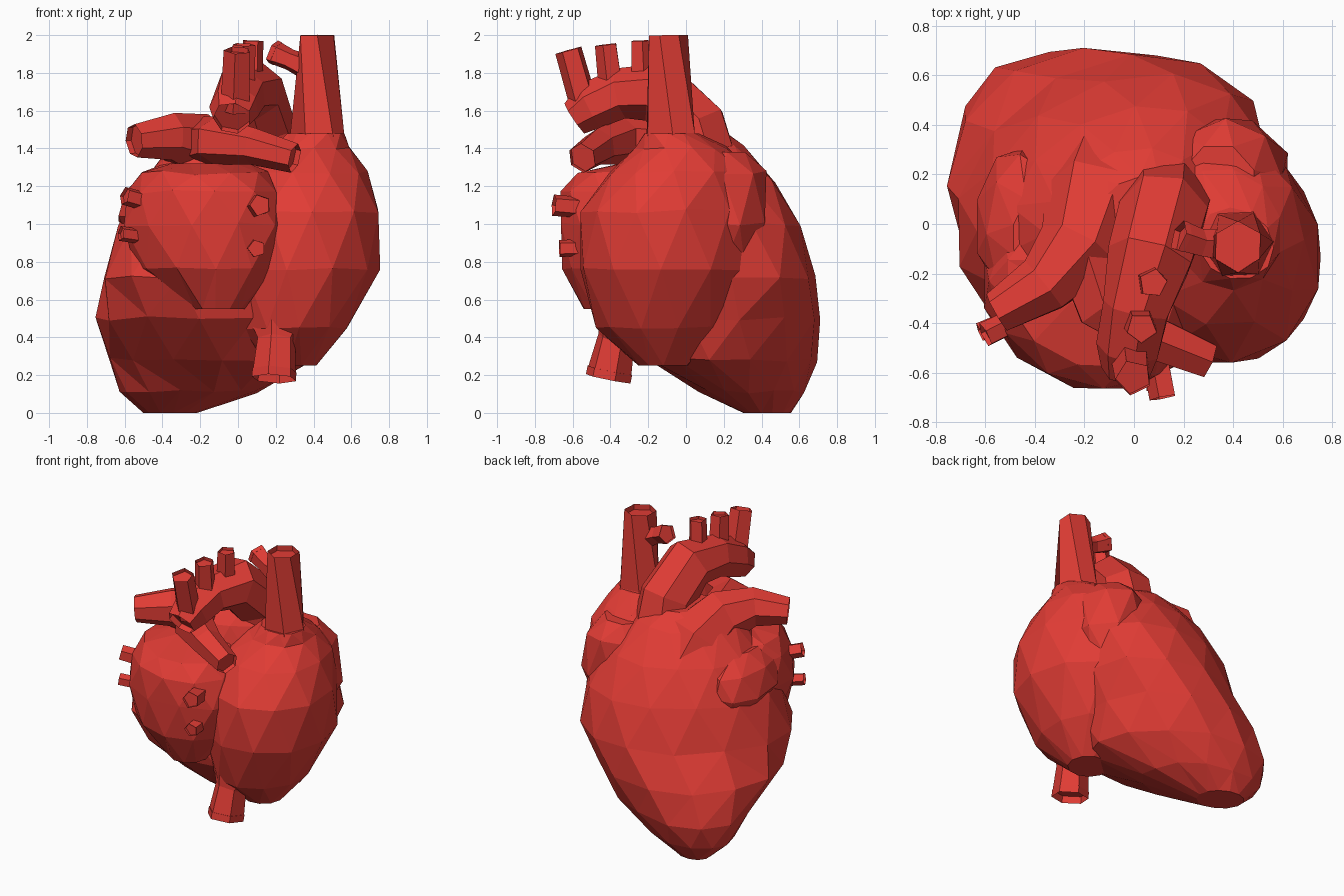
import bpy, bmesh, math, random
from mathutils import Vector

random.seed(4)
cube = bpy.data.objects.get("Cube")
if cube:
    bpy.data.objects.remove(cube, do_unlink=True)

red = bpy.data.materials.new("muscle_red")
red.use_nodes = True
red.diffuse_color = (0.75, 0.045, 0.035, 1)
red.node_tree.nodes["Principled BSDF"].inputs["Base Color"].default_value = red.diffuse_color


def finish(name, bm):
    bmesh.ops.recalc_face_normals(bm, faces=bm.faces)
    mesh = bpy.data.meshes.new(name)
    bm.to_mesh(mesh)
    bm.free()
    mesh.materials.append(red)
    obj = bpy.data.objects.new(name, mesh)
    bpy.context.collection.objects.link(obj)
    return obj


def skin(bm, rings):
    """Bridge neighbouring rings and close both ends; returns the end cap."""
    for low, high in zip(rings, rings[1:]):
        n = len(low)
        for i in range(n):
            j = (i + 1) % n
            bm.faces.new((low[i], low[j], high[j], high[i]))
    bm.faces.new(rings[0][::-1])
    return bm.faces.new(rings[-1])


def blob(name, sections, sides=11, shear=(0, 0), jitter=0.012):
    """Faceted organic mass from level oval sections (x, y, z, rx, ry).
    The ovals are skewed in y, from shear[0] on the lower ones to shear[1] on the upper ones."""
    bm = bmesh.new()
    rings = []
    for k, (x, y, z, rx, ry) in enumerate(sections):
        t = min(max((z - 0.3) / 0.4, 0), 1)
        skew = shear[0] + (shear[1] - shear[0]) * t
        ring = []
        for i in range(sides):
            a = math.tau * (i + 0.5 * (k % 2)) / sides
            r = 1.03 + random.uniform(-jitter, jitter)
            dx = rx * r * math.cos(a)
            dy = ry * r * math.sin(a) + skew * dx
            dz = random.uniform(-jitter, jitter) if 0 < k < len(sections) - 1 else 0
            ring.append(bm.verts.new((x + dx, y + dy, z + dz)))
        rings.append(ring)
    skin(bm, rings)
    bmesh.ops.triangulate(bm, faces=[f for f in bm.faces if len(f.verts) == 4])
    return finish(name, bm)


def vessel(name, path, sides=6):
    """Angular tube along points (x, y, z, radius) with a recessed open end."""
    bm = bmesh.new()
    pts = [Vector(p[:3]) for p in path]
    rings = []
    for k, p in enumerate(pts):
        along = pts[min(k + 1, len(pts) - 1)] - pts[max(k - 1, 0)]
        turn = along.to_track_quat('Z', 'Y')
        ring = []
        for i in range(sides):
            a = math.tau * (i + 0.5) / sides
            r = path[k][3] * random.uniform(1.0, 1.1)
            ring.append(bm.verts.new(p + turn @ Vector((r * math.cos(a), r * math.sin(a), 0))))
        rings.append(ring)
    cap = skin(bm, rings)
    radius = path[-1][3]
    bmesh.ops.inset_region(bm, faces=[cap], thickness=radius * 0.2)
    inward = (pts[-2] - pts[-1]).normalized() * radius * 0.4
    bmesh.ops.translate(bm, verts=cap.verts, vec=inward)
    return finish(name, bm)


# Main chambers
blob("ventricles", [
    (-.36, .43, 0, .14, .12),
    (-.26, .35, .11, .36, .26),
    (-.15, .25, .28, .53, .42),
    (-.13, .15, .5, .6, .55),
    (-.09, .1, .72, .62, .56),
    (-.05, .1, 1, .57, .48),
    (-.05, .08, 1.22, .45, .37),
    (-.04, .03, 1.41, .31, .26),
    (0, .02, 1.5, .17, .16)], sides=13, shear=(-.23, .22))
blob("right_atrium", [
    (.28, -.12, .25, .13, .13),
    (.28, -.13, .45, .3, .34),
    (.32, -.09, .76, .42, .46),
    (.33, -.09, 1.07, .42, .45),
    (.34, -.03, 1.27, .34, .37),
    (.37, -.02, 1.4, .22, .24),
    (.41, -.08, 1.48, .15, .14)], shear=(0, -.1))
blob("left_atrium", [
    (-.1, -.4, .55, .13, .14),
    (-.17, -.32, .76, .36, .32),
    (-.18, -.3, 1, .43, .36),
    (-.18, -.29, 1.17, .39, .36),
    (-.18, -.28, 1.27, .33, .29),
    (-.16, -.18, 1.32, .22, .16)], shear=(0, -.15))

# Ear-shaped pouches beside the great vessels
blob("left_auricle", [
    (-.5, .08, .92, .08, .16),
    (-.5, .03, 1.03, .14, .27),
    (-.46, 0, 1.17, .13, .27),
    (-.4, -.04, 1.27, .09, .16)], sides=8, shear=(0, .3))
blob("right_auricle", [
    (.38, .2, .78, .14, .15),
    (.38, .19, 1, .25, .24),
    (.37, .19, 1.27, .22, .23),
    (.34, .15, 1.38, .15, .17)], sides=8)

# Large veins
vessel("upper_vein", [(.4, -.06, 1.25, .22), (.42, -.08, 1.48, .14), (.42, -.09, 2, .097)])
vessel("upper_vein_branch", [(.38, -.09, 1.82, .07), (.27, -.08, 1.87, .055), (.18, -.05, 1.91, .065)], 5)
vessel("lower_vein", [(.23, -.25, .58, .24), (.2, -.37, .38, .1), (.19, -.41, .18, .115)])

# Arched artery and its three upright branches
vessel("aortic_arch", [
    (.13, .1, 1.25, .19), (.12, .04, 1.52, .18), (.07, -.14, 1.7, .165),
    (.01, -.34, 1.69, .135), (-.02, -.5, 1.62, .125), (-.03, -.59, 1.56, .095)], 7)
for label, base, tip, radius in (
        ("front", (-.01, -.53, 1.6), (0, -.62, 1.92), .07),
        ("middle", (.02, -.39, 1.7), (.03, -.42, 1.95), .06),
        ("rear", (.07, -.23, 1.72), (.08, -.24, 1.97), .055)):
    vessel("arch_branch_" + label, [(*base, radius * 1.1), (*tip, radius)], 5)

# Lung artery trunk, split to both sides
vessel("lung_artery_left", [
    (-.1, .2, 1.05, .26), (-.16, .08, 1.32, .21), (-.22, -.1, 1.42, .17),
    (-.36, -.25, 1.46, .12), (-.55, -.36, 1.44, .085)], 7)
vessel("lung_artery_right", [
    (-.2, -.08, 1.42, .14), (-.12, -.33, 1.44, .12), (.08, -.46, 1.41, .095), (.3, -.55, 1.35, .075)])

# Four short lung veins
for label, base, tip, radius in (
        ("left_upper", (-.46, -.38, 1.11), (-.6, -.45, 1.15), .05),
        ("left_lower", (-.48, -.38, .93), (-.62, -.44, .95), .04),
        ("right_upper", (.07, -.45, 1.08), (.12, -.7, 1.1), .055),
        ("right_lower", (.08, -.4, .88), (.1, -.67, .87), .045)):
    vessel("lung_vein_" + label, [(*base, radius), (*tip, radius)], 5)
